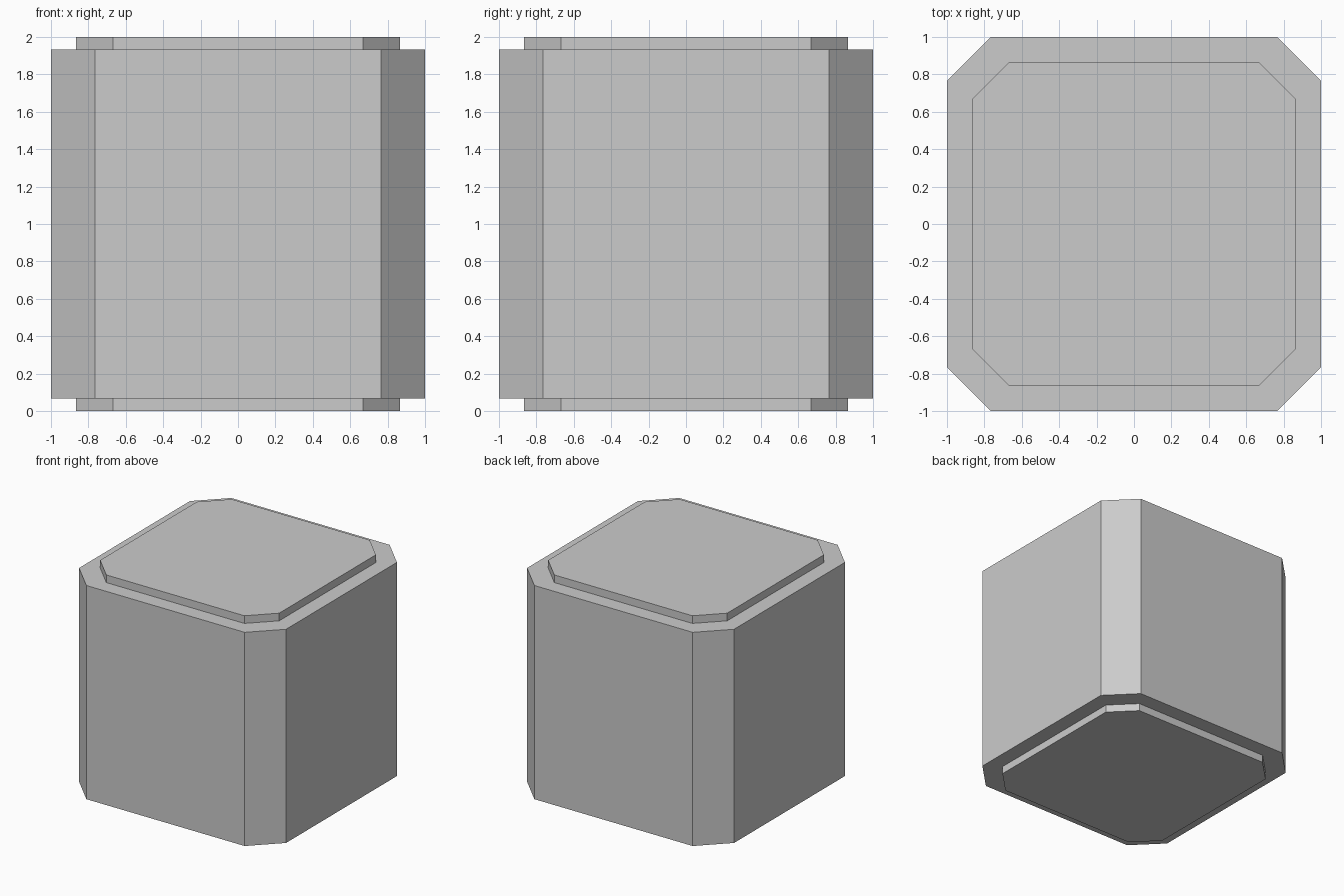
import bpy, bmesh

if "Cube" in bpy.data.objects:
    bpy.data.objects.remove(bpy.data.objects["Cube"])

BODY = (1.0, 0.765)      # half width, half length of the flat sides
PANEL = (0.865, 0.667)
LOW, HIGH, TOP = 0.067, 1.933, 2.0


def octagon(bm, size, z):
    """Ring of a square with cut corners, counter-clockwise."""
    h, c = size
    pts = [(c, -h), (h, -c), (h, c), (c, h), (-c, h), (-h, c), (-h, -c), (-c, -h)]
    return [bm.verts.new((x, y, z)) for x, y in pts]


# Chamfered block with a raised panel on the top and the bottom
bm = bmesh.new()
levels = [(PANEL, 0), (PANEL, LOW), (BODY, LOW), (BODY, HIGH), (PANEL, HIGH), (PANEL, TOP)]
rings = [octagon(bm, size, z) for size, z in levels]
for a, b in zip(rings, rings[1:]):
    for i in range(8):
        j = (i + 1) % 8
        bm.faces.new((a[i], a[j], b[j], b[i]))
bm.faces.new(rings[0][::-1])
bm.faces.new(rings[-1])
bmesh.ops.recalc_face_normals(bm, faces=bm.faces[:])

mesh = bpy.data.meshes.new("chamfered_block")
bm.to_mesh(mesh)
bm.free()
bpy.context.collection.objects.link(bpy.data.objects.new("chamfered_block", mesh))
